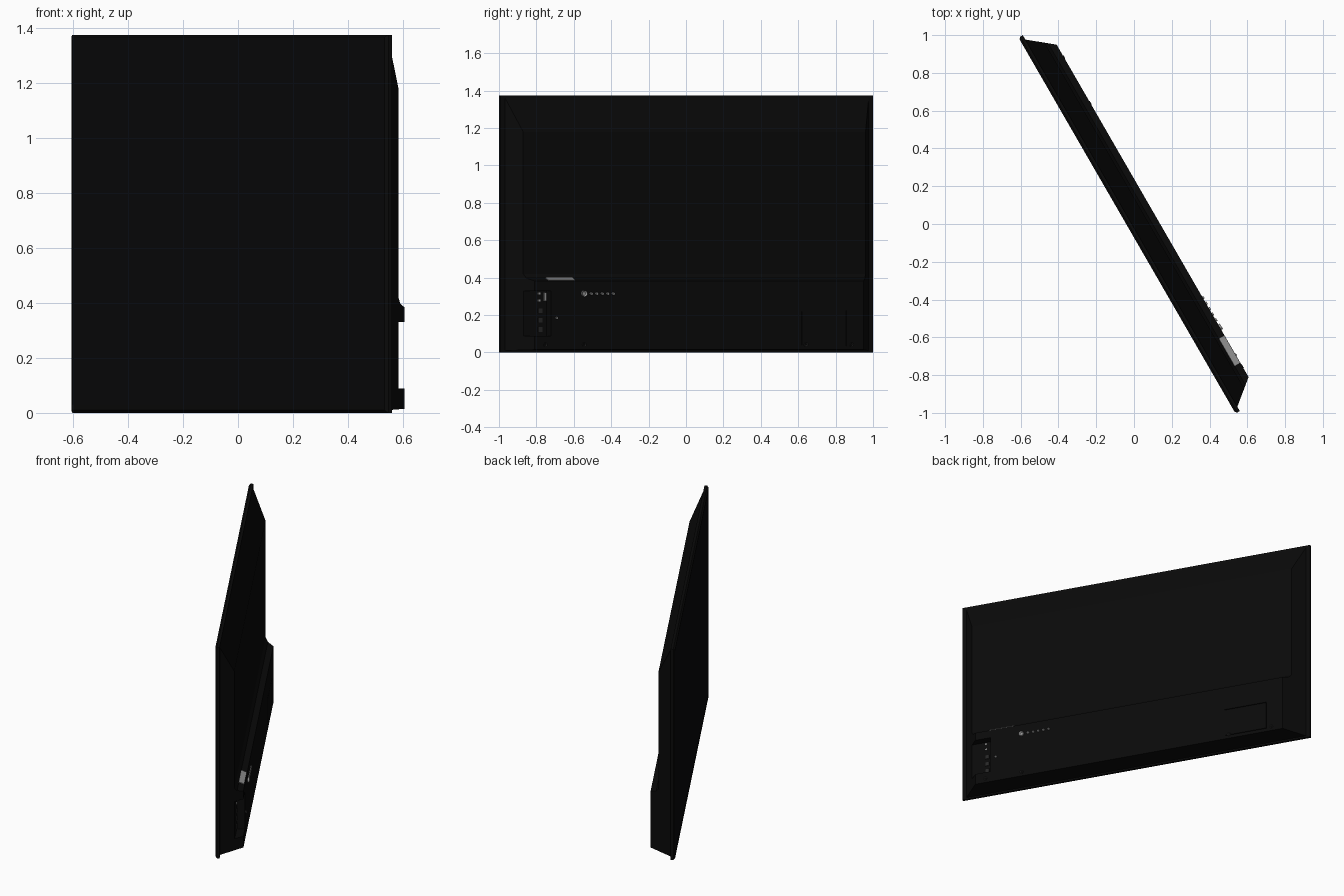
import bpy, bmesh, math
from mathutils import Matrix

if "Cube" in bpy.data.objects:
    bpy.data.objects.remove(bpy.data.objects["Cube"])

# Local frame: x = along the screen, y = depth (screen at -y), z = up; whole set is turned about z
TURN = math.radians(-60)
C = -0.011
WORLD = Matrix.Rotation(TURN, 4, 'Z') @ Matrix.Translation((C, 0, 0))


def material(name, rgb):
    m = bpy.data.materials.new(name)
    m.diffuse_color = (*rgb, 1)
    m.use_nodes = True
    m.node_tree.nodes["Principled BSDF"].inputs["Base Color"].default_value = m.diffuse_color
    return m


BLACK = material("black_plastic", (0.003, 0.003, 0.003))
GLASS = material("dark_glass", (0.003, 0.003, 0.0035))
METAL = material("grey_metal", (0.3, 0.3, 0.3))
DARK = material("dark_metal", (0.02, 0.02, 0.02))


def finish(bm, name, mat, smooth=False):
    bmesh.ops.recalc_face_normals(bm, faces=bm.faces)
    me = bpy.data.meshes.new(name)
    bm.to_mesh(me)
    bm.free()
    me.materials.append(mat)
    ob = bpy.data.objects.new(name, me)
    bpy.context.collection.objects.link(ob)
    ob.matrix_world = WORLD
    if smooth:
        bpy.ops.object.select_all(action='DESELECT')
        ob.select_set(True)
        bpy.context.view_layer.objects.active = ob
        bpy.ops.object.shade_smooth_by_angle(angle=math.radians(35))
    return ob


def loft(name, rings, mat):
    bm = bmesh.new()
    vs = [[bm.verts.new(p) for p in r] for r in rings]
    n = len(vs[0])
    for a, b in zip(vs, vs[1:]):
        for i in range(n):
            j = (i + 1) % n
            bm.faces.new((a[i], a[j], b[j], b[i]))
    bm.faces.new(vs[0])
    bm.faces.new(vs[-1])
    return finish(bm, name, mat)


def rect(w, z0, z1, y):
    return [(-w, y, z0), (w, y, z0), (w, y, z1), (-w, y, z1)]


def box(name, x0, x1, y0, y1, z0, z1, mat):
    bm = bmesh.new()
    bmesh.ops.create_cube(bm, size=1, matrix=Matrix.Translation(
        ((x0 + x1) / 2, (y0 + y1) / 2, (z0 + z1) / 2)) @ Matrix.Diagonal((x1 - x0, y1 - y0, z1 - z0, 1)))
    return finish(bm, name, mat)


def disc(name, x, y, z, r, depth, mat, hole=0.0):
    """Round plug or socket facing the back, optionally with a sunk centre."""
    bm = bmesh.new()
    bmesh.ops.create_cone(bm, cap_ends=True, segments=20, radius1=r, radius2=r, depth=depth,
                          matrix=Matrix.Translation((x, y, z)) @ Matrix.Rotation(-math.pi / 2, 4, 'X'))
    if hole:
        bm.faces.ensure_lookup_table()
        cap = max(bm.faces, key=lambda f: f.calc_center_median().y)
        bmesh.ops.inset_region(bm, faces=[cap], thickness=r - hole)
        bmesh.ops.translate(bm, verts=cap.verts, vec=(0, -depth * 0.6, 0))
    return finish(bm, name, mat, True)


def cut(target, cutter):
    m = target.modifiers.new("cut", 'BOOLEAN')
    m.operation, m.solver, m.object = 'DIFFERENCE', 'EXACT', cutter
    bpy.context.view_layer.update()
    bpy.context.view_layer.objects.active = target
    bpy.ops.object.modifier_apply(modifier=m.name)
    bpy.data.objects.remove(cutter)


# Bezel with chamfered front edge and a shallow pocket for the screen
H, TOP = 1.149, 1.375
loft("bezel", [rect(H, 0, TOP, -0.010), rect(H, 0, TOP, -0.026),
               rect(H - 0.010, 0.010, TOP - 0.008, -0.036),
               rect(H - 0.018, 0.030, TOP - 0.018, -0.036),
               rect(H - 0.018, 0.030, TOP - 0.018, -0.031)], BLACK)
box("screen", -H + 0.019, H - 0.019, -0.034, -0.030, 0.031, TOP - 0.019, GLASS)

# Rear housing: side profile swept across, with ends that slope inward to the back
BACK, UPPER = 0.12, 0.07
profile = [(-0.012, 0.010), (-0.012, 1.365), (UPPER, 1.18), (UPPER, 0.42), (0.085, 0.397),
           (BACK, 0.383), (BACK, 0.015)]


def half_width(y):
    return 1.124 - 0.108 * (y + 0.012) / 0.132


housing = loft("rear_housing", [[(s * half_width(y), y, z) for y, z in profile] for s in (-1, 1)], BLACK)

# Side connector bay and shallow pocket for the cover plate
cut(housing, box("bay_cutter", 0.915, 1.2, 0.072, 0.2, 0.088, 0.330, BLACK))
cut(housing, box("cover_cutter", -0.91, -0.63, 0.114, 0.2, 0.035, 0.225, BLACK))
box("cover_plate", -0.905, -0.635, 0.110, BACK, 0.040, 0.220, BLACK)

# Connectors in the bay
box("bay_port_tall", 0.919, 0.931, 0.070, 0.080, 0.275, 0.320, METAL)
for i, z in enumerate((0.272, 0.310)):
    box(f"bay_port_{i}", 0.955, 0.968, 0.070, 0.078, z, z + 0.010, METAL)
for i in range(3):
    box(f"bay_socket_{i}", 0.94, 0.965, 0.070, 0.077, 0.11 + i * 0.05, 0.135 + i * 0.05, DARK)

# Row of round sockets on the back
disc("aerial_socket", 0.711, BACK + 0.003, 0.315, 0.017, 0.014, METAL, 0.010)
for i in range(5):
    disc(f"audio_socket_{i}", 0.667 - i * 0.034, BACK + 0.002, 0.315, 0.008, 0.010, METAL, 0.004)
disc("small_screw", 0.88, BACK + 0.001, 0.185, 0.007, 0.008, METAL, 0.003)

# Pale strip lying on the ledge of the lower housing
loft("ledge_strip", [[(x, 0.084, 0.396), (x, 0.116, 0.383), (x, 0.118, 0.388), (x, 0.086, 0.401)]
                     for x in (0.762, 0.928)], METAL)

# Screws along the lower edge
for i, x in enumerate((-0.94, -0.66, 0.71, 0.95)):
    disc(f"edge_screw_{i}", x, BACK, 0.042, 0.011, 0.006, DARK, 0.006)
